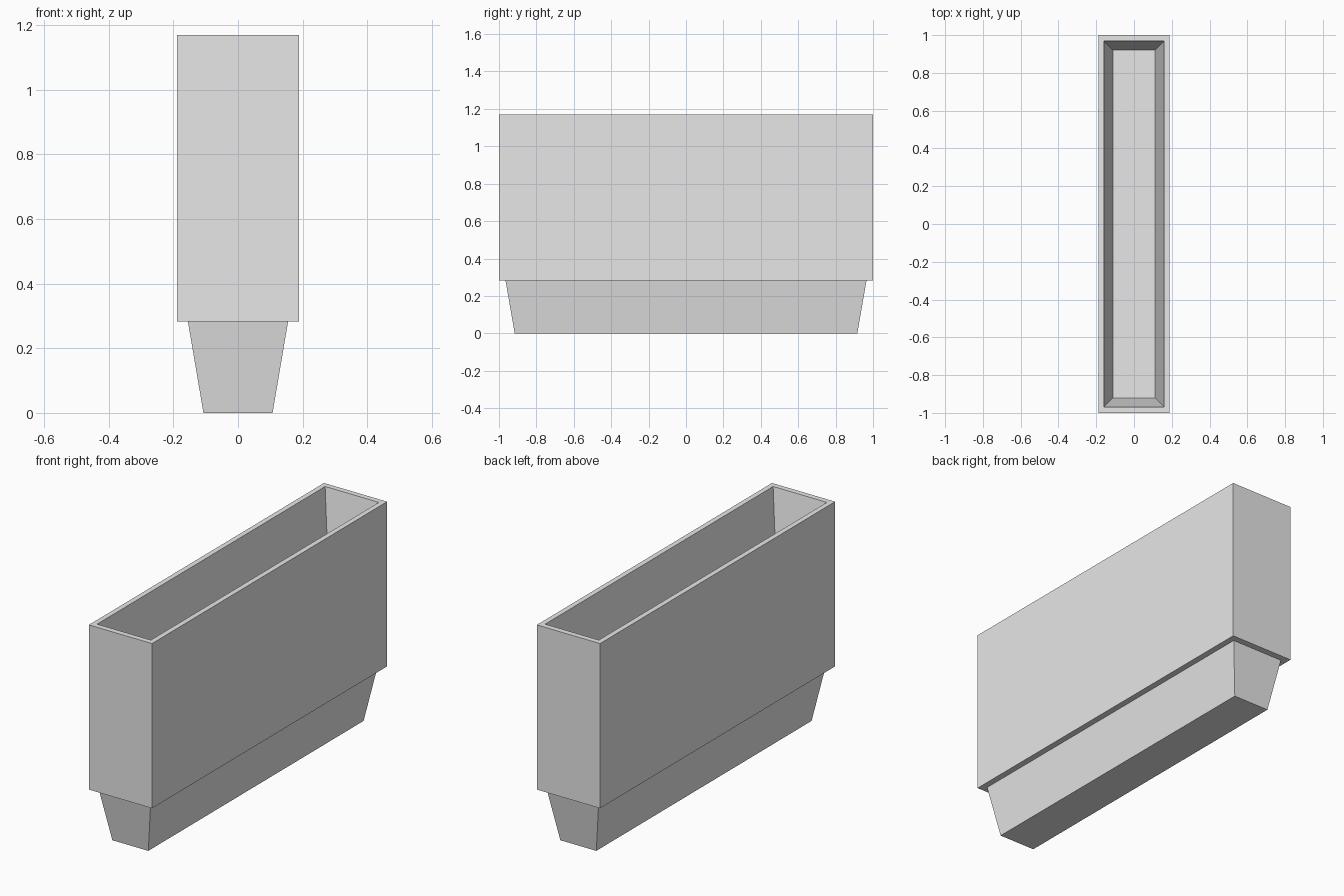
import bpy
import bmesh

cube = bpy.data.objects.get("Cube")
if cube:
    bpy.data.objects.remove(cube, do_unlink=True)

grey = bpy.data.materials.new("light_grey")
grey.use_nodes = True
colour = (0.8, 0.8, 0.8, 1)
grey.diffuse_color = colour
grey.node_tree.nodes["Principled BSDF"].inputs["Base Color"].default_value = colour

HEIGHT = 1.17
STEP = 0.283  # height of the tapered foot and depth of the matching socket

# Stacked rectangles, from the underside up and down into the socket:
# half width, half length, height
RINGS = [
    (0.107, 0.916, 0),
    (0.155, 0.965, STEP),
    (0.188, 1, STEP),
    (0.188, 1, HEIGHT),
    (0.16, 0.97, HEIGHT),
    (0.112, 0.92, HEIGHT - STEP),
]


def loft(name, rings, material):
    """Join rectangular rings into one closed solid."""
    bm = bmesh.new()
    loops = [[bm.verts.new((sx * w, sy * l, z))
              for sx, sy in ((-1, -1), (1, -1), (1, 1), (-1, 1))]
             for w, l, z in rings]
    for low, high in zip(loops, loops[1:]):
        for i in range(4):
            j = (i + 1) % 4
            bm.faces.new((low[i], low[j], high[j], high[i]))
    bm.faces.new(loops[0][::-1])
    bm.faces.new(loops[-1])
    bmesh.ops.recalc_face_normals(bm, faces=bm.faces)
    mesh = bpy.data.meshes.new(name)
    bm.to_mesh(mesh)
    bm.free()
    mesh.materials.append(material)
    obj = bpy.data.objects.new(name, mesh)
    bpy.context.collection.objects.link(obj)
    return obj


# Box with a tapered foot below and a tapered socket on top
loft("stacking_box", RINGS, grey)
